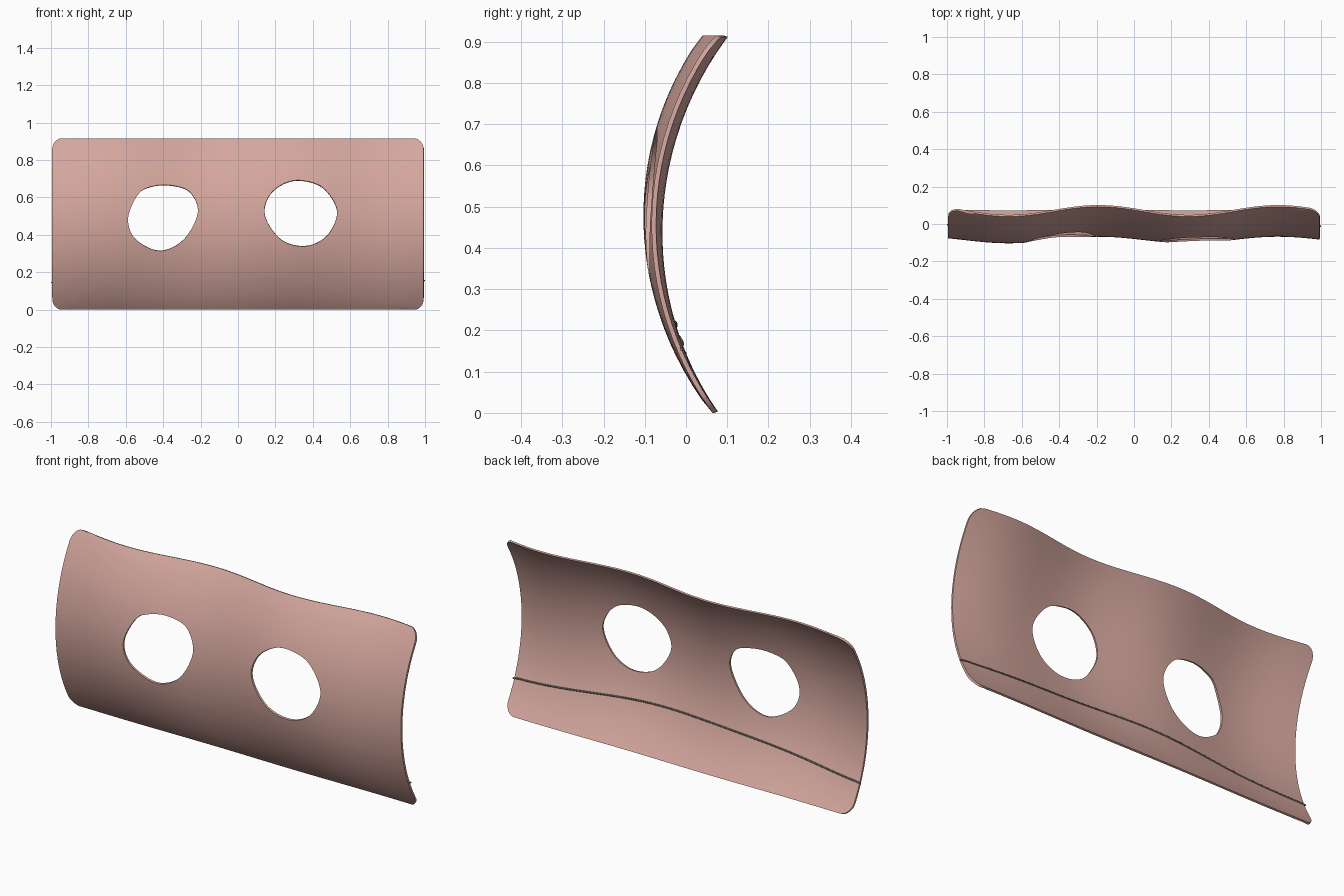
import bpy, bmesh, math
from mathutils import Vector

if "Cube" in bpy.data.objects:
    bpy.data.objects.remove(bpy.data.objects["Cube"])

HALF_W, HEIGHT, THICK = 0.993, 0.915, 0.011


def material(name, rgb):
    m = bpy.data.materials.new(name)
    m.diffuse_color = (*rgb, 1)
    m.use_nodes = True
    m.node_tree.nodes["Principled BSDF"].inputs["Base Color"].default_value = m.diffuse_color
    return m


pink = material("dusty_pink", (0.66, 0.385, 0.34))
grey = material("olive_grey", (0.2, 0.2, 0.16))


def sheet_y(x, z):
    """Bowed profile with ripples that grow towards the top."""
    r = 0.77
    bow = -0.08 + r - math.sqrt(r * r - (z - HEIGHT / 2) ** 2)
    amp = 0.002 + 0.042 * z - 0.017 * z * z
    return bow + amp * math.cos(2 * math.pi * (x + 0.19) / 0.96)


def rounded_rect(r, steps=8):
    pts = []
    for i, (sx, sz) in enumerate([(1, 1), (-1, 1), (-1, -1), (1, -1)]):
        cx, cz = sx * (HALF_W - r), HEIGHT / 2 + sz * (HEIGHT / 2 - r)
        for k in range(steps + 1):
            a = math.pi / 2 * (i + k / steps)
            pts.append((cx + r * math.cos(a), cz + r * math.sin(a)))
    return pts


def smooth_loop(ctrl, steps=7):
    """Closed smooth curve through the control points."""
    c, n, pts = [Vector(p) for p in ctrl], len(ctrl), []
    for i in range(n):
        a, b, d, e = (c[(i + k) % n] for k in (-1, 0, 1, 2))
        for k in range(steps):
            t = k / steps
            p = 0.5 * (2 * b + (d - a) * t + (2 * a - 5 * b + 4 * d - e) * t ** 2
                       + (3 * b - a - 3 * d + e) * t ** 3)
            pts.append((p.x, p.y))
    return pts


left_hole = smooth_loop([(-0.535, 0.615), (-0.47, 0.655), (-0.37, 0.665), (-0.26, 0.63),
                         (-0.215, 0.52), (-0.29, 0.375), (-0.42, 0.315), (-0.55, 0.38),
                         (-0.588, 0.49)])
right_hole = smooth_loop([(0.165, 0.605), (0.24, 0.67), (0.335, 0.69), (0.455, 0.65),
                          (0.53, 0.525), (0.475, 0.395), (0.36, 0.34), (0.23, 0.375),
                          (0.145, 0.5)])

# Flat outline with two holes, sliced into a fine mesh, then bent
bm = bmesh.new()
for loop in (rounded_rect(0.06), left_hole, right_hole):
    vs = [bm.verts.new((x, 0, z)) for x, z in loop]
    for i in range(len(vs)):
        bm.edges.new((vs[i - 1], vs[i]))
bmesh.ops.triangle_fill(bm, edges=bm.edges[:], use_beauty=True, normal=(0, -1, 0))


def slice_mesh(co, normal):
    bmesh.ops.bisect_plane(bm, geom=bm.verts[:] + bm.edges[:] + bm.faces[:],
                           dist=1e-5, plane_co=co, plane_no=normal)


for i in range(1, 50):
    slice_mesh((-HALF_W + 2 * HALF_W * i / 50, 0, 0), (1, 0, 0))
for i in range(1, 26):
    slice_mesh((0, 0, HEIGHT * i / 26), (0, 0, 1))
bmesh.ops.dissolve_limit(bm, angle_limit=0, verts=[], edges=[])
bmesh.ops.triangulate(bm, faces=bm.faces[:])
for v in bm.verts:
    v.co.y = sheet_y(v.co.x, v.co.z)
bm.normal_update()
if sum(f.normal.y * f.calc_area() for f in bm.faces) > 0:
    bmesh.ops.reverse_faces(bm, faces=bm.faces[:])
mesh = bpy.data.meshes.new("wavy_panel")
bm.to_mesh(mesh)
bm.free()
panel = bpy.data.objects.new("wavy_panel", mesh)
bpy.context.collection.objects.link(panel)
mesh.materials.append(pink)
solid = panel.modifiers.new("thickness", "SOLIDIFY")
solid.thickness, solid.offset = THICK, 0
bpy.context.view_layer.objects.active = panel
panel.select_set(True)
bpy.ops.object.modifier_apply(modifier="thickness")
for v in mesh.vertices:  # level top and bottom rims
    v.co.z = min(max(v.co.z, 0), HEIGHT)
bpy.ops.object.shade_smooth_by_angle(angle=math.radians(40))

# Thin cord running across the back, arched in the middle
curve = bpy.data.curves.new("back_cord", "CURVE")
curve.dimensions, curve.bevel_depth = "3D", 0.004
curve.bevel_resolution, curve.use_fill_caps = 1, True
N = 60
spline = curve.splines.new("POLY")
spline.points.add(N)
for i, p in enumerate(spline.points):
    x = -1 + 2 * i / N
    z = 0.148 + 0.006 * (x + 1) + 0.068 * math.cos(x * math.pi / 2) ** 1.5 if abs(x) < 1 else 0.15 + 0.005 * x
    p.co = (x, sheet_y(x, z) + THICK * 0.6, z, 1)
cord = bpy.data.objects.new("back_cord", curve)
bpy.context.collection.objects.link(cord)
curve.materials.append(grey)
